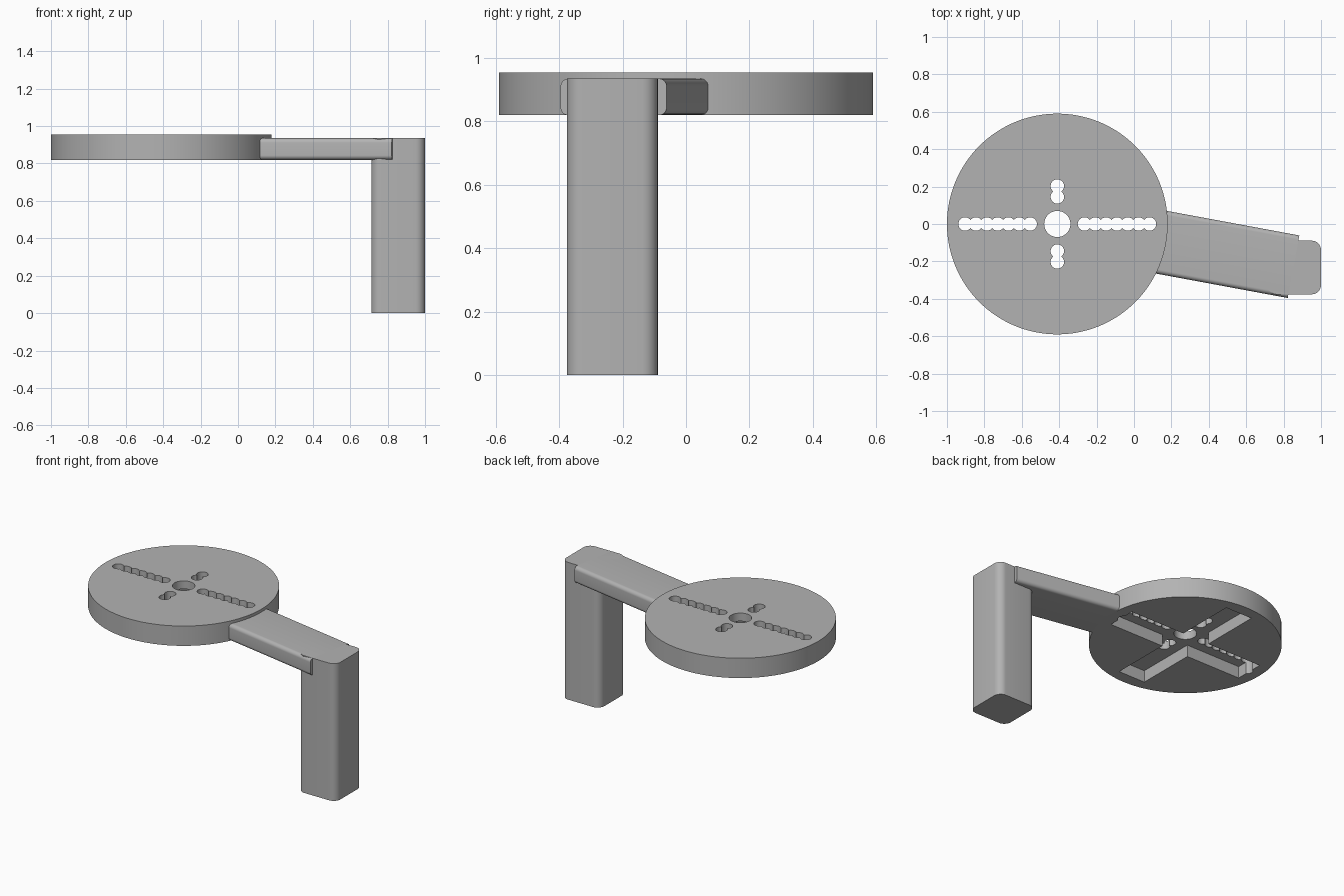
import bpy, bmesh, math
from mathutils import Vector, Matrix

cube = bpy.data.objects.get("Cube")
if cube:
    bpy.data.objects.remove(cube, do_unlink=True)

grey = bpy.data.materials.new("plain grey")
grey.use_nodes = True
colour = (0.45, 0.45, 0.45, 1)
grey.diffuse_color = colour
grey.node_tree.nodes["Principled BSDF"].inputs["Base Color"].default_value = colour


def add_object(name, bm):
    mesh = bpy.data.meshes.new(name)
    bm.to_mesh(mesh)
    bm.free()
    mesh.materials.append(grey)
    obj = bpy.data.objects.new(name, mesh)
    bpy.context.collection.objects.link(obj)
    return obj


def cylinder(name, radius, x, y, z0, z1, sides):
    bm = bmesh.new()
    bmesh.ops.create_cone(bm, cap_ends=True, segments=sides, radius1=radius, radius2=radius,
                          depth=z1 - z0, matrix=Matrix.Translation((x, y, (z0 + z1) / 2)))
    return add_object(name, bm)


def bar(name, size, centre, radius=0, axis=2, turn=0):
    """Box whose edges along one axis are rounded, turned about z."""
    bm = bmesh.new()
    bmesh.ops.create_cube(bm, size=1)
    bmesh.ops.scale(bm, vec=Vector(size), verts=bm.verts)
    if radius:
        edges = [e for e in bm.edges
                 if abs((e.verts[0].co - e.verts[1].co).normalized()[axis]) > 0.9]
        bmesh.ops.bevel(bm, geom=edges, offset=radius, segments=8, profile=0.5, affect='EDGES')
    bm.transform(Matrix.Translation(centre) @ Matrix.Rotation(turn, 4, 'Z'))
    return add_object(name, bm)


def activate(obj):
    bpy.ops.object.select_all(action='DESELECT')
    obj.select_set(True)
    bpy.context.view_layer.objects.active = obj


def cut(target, cutter):
    cutter.hide_render = True
    activate(target)
    mod = target.modifiers.new("cut", 'BOOLEAN')
    mod.operation = 'DIFFERENCE'
    mod.solver = 'EXACT'
    mod.object = cutter
    bpy.ops.object.modifier_apply(modifier=mod.name)
    bpy.data.objects.remove(cutter, do_unlink=True)


BASE, TOP, ARM_TOP = 0.82, 0.955, 0.935
CX = -0.41

# Round plate
plate = cylinder("round_plate", 0.59, CX, 0, BASE, TOP, 128)

# Cross-shaped pocket underneath
for size in ((1.02, 0.2, 0.16), (0.2, 1.02, 0.16)):
    cut(plate, bar("pocket_cutter", size, (CX, 0, BASE)))

# Centre hole and rows of overlapping screw holes
cut(plate, cylinder("hole_cutter", 0.07, CX, 0, 0.7, 1.1, 48))
for dx, dy, count in ((1, 0, 7), (-1, 0, 7), (0, 1, 2), (0, -1, 2)):
    for i in range(count):
        d = 0.145 + 0.058 * i
        cut(plate, cylinder("hole_cutter", 0.036, CX + dx * d, dy * d, 0.7, 1.1, 24))

# Slanted arm from the plate to the post
turn = math.radians(-10.5)
start, end = Vector((0.115, -0.092)), Vector((0.853, -0.228))
mid = (start + end) / 2
arm = bar("arm", ((end - start).length, 0.34, ARM_TOP - BASE),
          (mid.x, mid.y, (BASE + ARM_TOP) / 2), 0.024, 0, turn)

# Upright post with rounded corners
post = bar("post", (0.287, 0.287, ARM_TOP), (0.8565, -0.2325, ARM_TOP / 2), 0.05, 2)

for obj in (plate, arm, post):
    activate(obj)
    bpy.ops.object.shade_smooth_by_angle(angle=math.radians(30))
